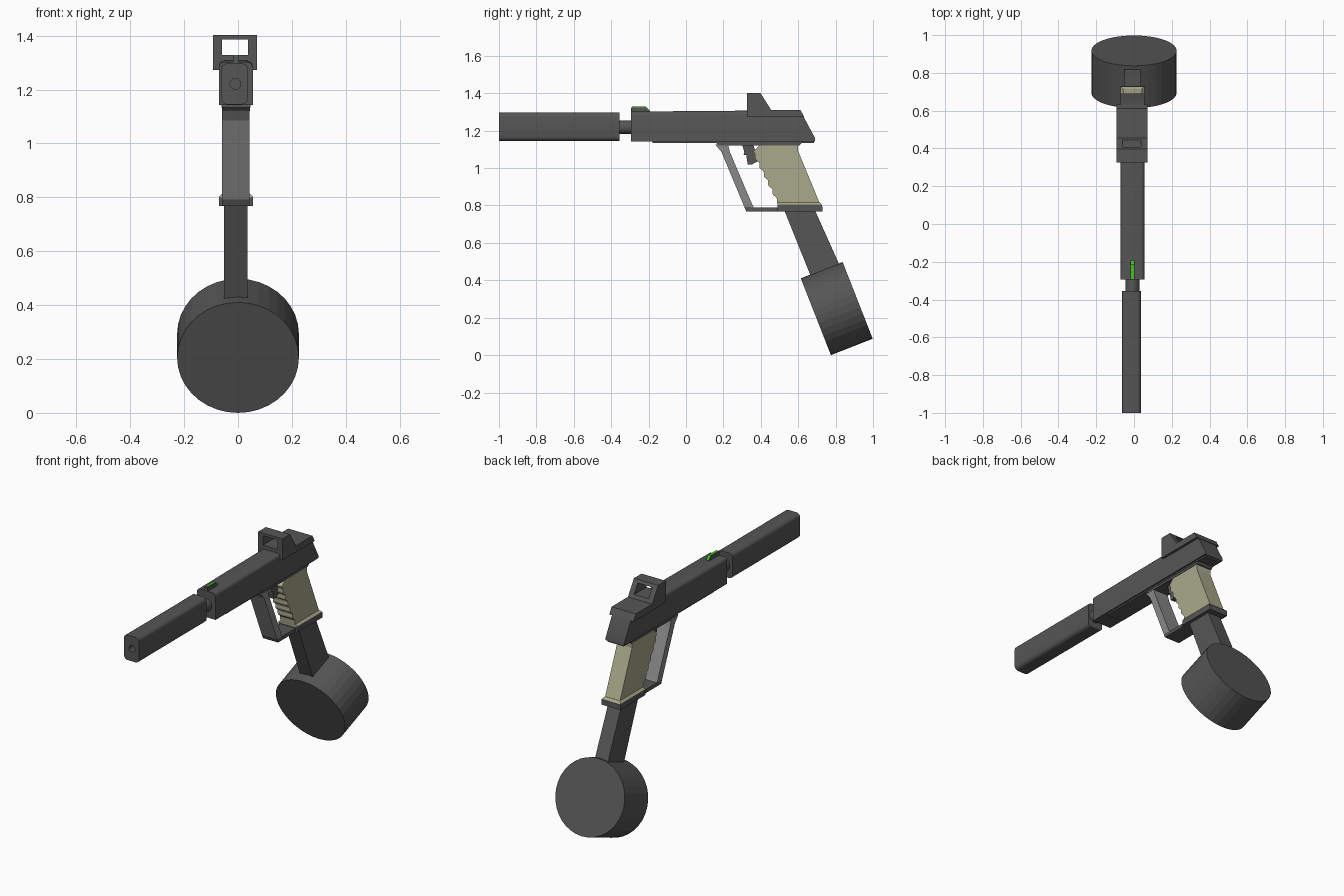
import bpy, bmesh, math
from mathutils import Vector

if "Cube" in bpy.data.objects:
    bpy.data.objects.remove(bpy.data.objects["Cube"])

CX = -0.008  # the body sits slightly left of the drum centre


def material(name, rgb):
    m = bpy.data.materials.new(name)
    m.diffuse_color = (*rgb, 1)
    m.use_nodes = True
    m.node_tree.nodes["Principled BSDF"].inputs["Base Color"].default_value = m.diffuse_color
    return m


dark = material("dark_metal", (0.092, 0.092, 0.092))
light = material("guard_grey", (0.25, 0.25, 0.25))
beige = material("grip_beige", (0.40, 0.40, 0.265))
green = material("sight_green", (0.05, 0.55, 0.01))


def finish(bm, name, mat):
    bmesh.ops.recalc_face_normals(bm, faces=bm.faces)
    me = bpy.data.meshes.new(name)
    bm.to_mesh(me)
    bm.free()
    ob = bpy.data.objects.new(name, me)
    bpy.context.collection.objects.link(ob)
    me.materials.append(mat)
    return ob


def prism(name, profile, width, bevel=0, pick=None, segments=2, mat=dark, cx=CX):
    """Extrude a (y, z) profile across x; bevel the edges whose ends all pass pick."""
    bm = bmesh.new()
    face = bm.faces.new([bm.verts.new((cx - width / 2, y, z)) for y, z in profile])
    new = bmesh.ops.extrude_face_region(bm, geom=[face])["geom"]
    bmesh.ops.translate(bm, vec=(width, 0, 0),
                        verts=[v for v in new if isinstance(v, bmesh.types.BMVert)])
    if bevel:
        edges = [e for e in bm.edges if pick(e.verts[0].co, e.verts[1].co)]
        bmesh.ops.bevel(bm, geom=edges, offset=bevel, segments=segments,
                        affect='EDGES', profile=0.5)
    return finish(bm, name, mat)


def rect(y0, y1, z0, z1):
    return [(y0, z0), (y1, z0), (y1, z1), (y0, z1)]


def cylinder(name, radius, depth, centre, tilt, sides):
    bm = bmesh.new()
    bmesh.ops.create_cone(bm, cap_ends=True, segments=sides, radius1=radius,
                          radius2=radius, depth=depth)
    ob = finish(bm, name, dark)
    ob.location = centre
    ob.rotation_euler.x = math.radians(tilt)
    return ob


def cut(target, cutter):
    cutter.hide_render = True
    mod = target.modifiers.new("cut", 'BOOLEAN')
    mod.operation = 'DIFFERENCE'
    mod.object = cutter
    mod.solver = 'EXACT'
    bpy.context.view_layer.objects.active = target
    bpy.ops.object.modifier_apply(modifier=mod.name)
    bpy.data.objects.remove(cutter)


def smooth(ob, angle=50):
    bpy.ops.object.select_all(action='DESELECT')
    ob.select_set(True)
    bpy.context.view_layer.objects.active = ob
    bpy.ops.object.shade_smooth_by_angle(angle=math.radians(angle))


def along_y(a, b):
    return abs(a.x - b.x) < 1e-5 and abs(a.y - b.y) > 0.2


# Suppressor with rounded long edges and a bore
suppressor = prism("suppressor", rect(-1.0, -0.355, 1.145, 1.297), 0.102, 0.024, along_y,
                   segments=4, cx=-0.013)
cut(suppressor, cylinder("bore_cutter", 0.02, 0.2, (-0.01, -1.0, 1.221), 90, 12))
smooth(suppressor)
smooth(cylinder("barrel", 0.037, 0.12, (CX, -0.325, 1.218), 90, 16))

# Slide with rounded top edges and raked back
slide = prism("slide", [(-0.293, 1.143), (0.69, 1.143), (0.69, 1.16), (0.61, 1.309),
                        (0.57, 1.309), (-0.293, 1.302)], 0.126, 0.02,
              lambda a, b: along_y(a, b) and min(a.z, b.z) > 1.29, segments=3)
smooth(slide, 35)

# Frame rail and the plate above the grip
prism("frame_rail", rect(-0.18, 0.685, 1.134, 1.15), 0.108)
prism("frame_plate", [(0.155, 1.14), (0.175, 1.12), (0.605, 1.12), (0.625, 1.14)], 0.104)

# Front sight with coloured insert
prism("front_sight", [(-0.293, 1.29), (-0.293, 1.325), (-0.215, 1.325), (-0.195, 1.305),
                      (-0.195, 1.29)], 0.02)
prism("front_sight_insert", [(-0.290, 1.31), (-0.290, 1.328), (-0.214, 1.328),
                             (-0.192, 1.306), (-0.192, 1.30)], 0.016, mat=green)

# Rear sight housing with a window through it
sight = prism("rear_sight", [(0.325, 1.272), (0.325, 1.402), (0.398, 1.402), (0.455, 1.311),
                             (0.612, 1.311), (0.633, 1.272)], 0.163, cx=-0.011)
cut(sight, prism("window_cutter", rect(0.2, 0.6, 1.329, 1.386), 0.098, cx=-0.011))

# Grip with scalloped front strap and a chamfered rim at its foot
front = []
top, bottom, ridges = Vector((0.368, 1.075)), Vector((0.485, 0.84)), 5
side = Vector(bottom - top).orthogonal().normalized()
if side.x > 0:
    side = -side
for i in range(ridges * 6 + 1):
    t = i / (ridges * 6)
    p = top.lerp(bottom, t) + side * 0.005 * (1 - math.cos(2 * math.pi * ridges * t))
    front.append((p.x, p.y))
prism("grip", [(0.60, 1.125), (0.395, 1.125), (0.36, 1.09)] + front
      + [(0.49, 0.795), (0.722, 0.795), (0.60, 1.09)], 0.1, mat=beige)
prism("grip_rim", [(0.49, 0.80), (0.729, 0.80), (0.716, 0.815), (0.49, 0.815)], 0.126, 0.013,
      lambda a, b: along_y(a, b) and min(a.z, b.z) > 0.81, segments=1, mat=beige)
prism("grip_base", [(0.49, 0.768), (0.73, 0.768), (0.728, 0.801), (0.49, 0.801)], 0.126)

# Trigger guard: light front strap, dark lower bar
prism("trigger_guard_strap", [(0.157, 1.125), (0.19, 1.085), (0.312, 0.792), (0.362, 0.79),
                              (0.355, 0.803), (0.235, 1.085), (0.225, 1.125)], 0.102, mat=light)
prism("trigger_guard_bar", [(0.312, 0.792), (0.322, 0.768), (0.50, 0.768), (0.50, 0.79),
                            (0.362, 0.79)], 0.102)

# Trigger
prism("trigger", [(0.30, 1.125), (0.312, 1.085), (0.308, 1.07), (0.322, 1.07), (0.33, 1.02),
                  (0.35, 1.018), (0.39, 1.04), (0.37, 1.09), (0.36, 1.125)], 0.03)

# Magazine stem and drum
prism("magazine_stem", [(0.515, 0.80), (0.678, 0.80), (0.835, 0.45), (0.68, 0.39)], 0.087)
drum = cylinder("magazine_drum", 0.226, 0.24, (0, 0.806, 0.249), -68.6, 36)
drum.scale.y = 0.975
